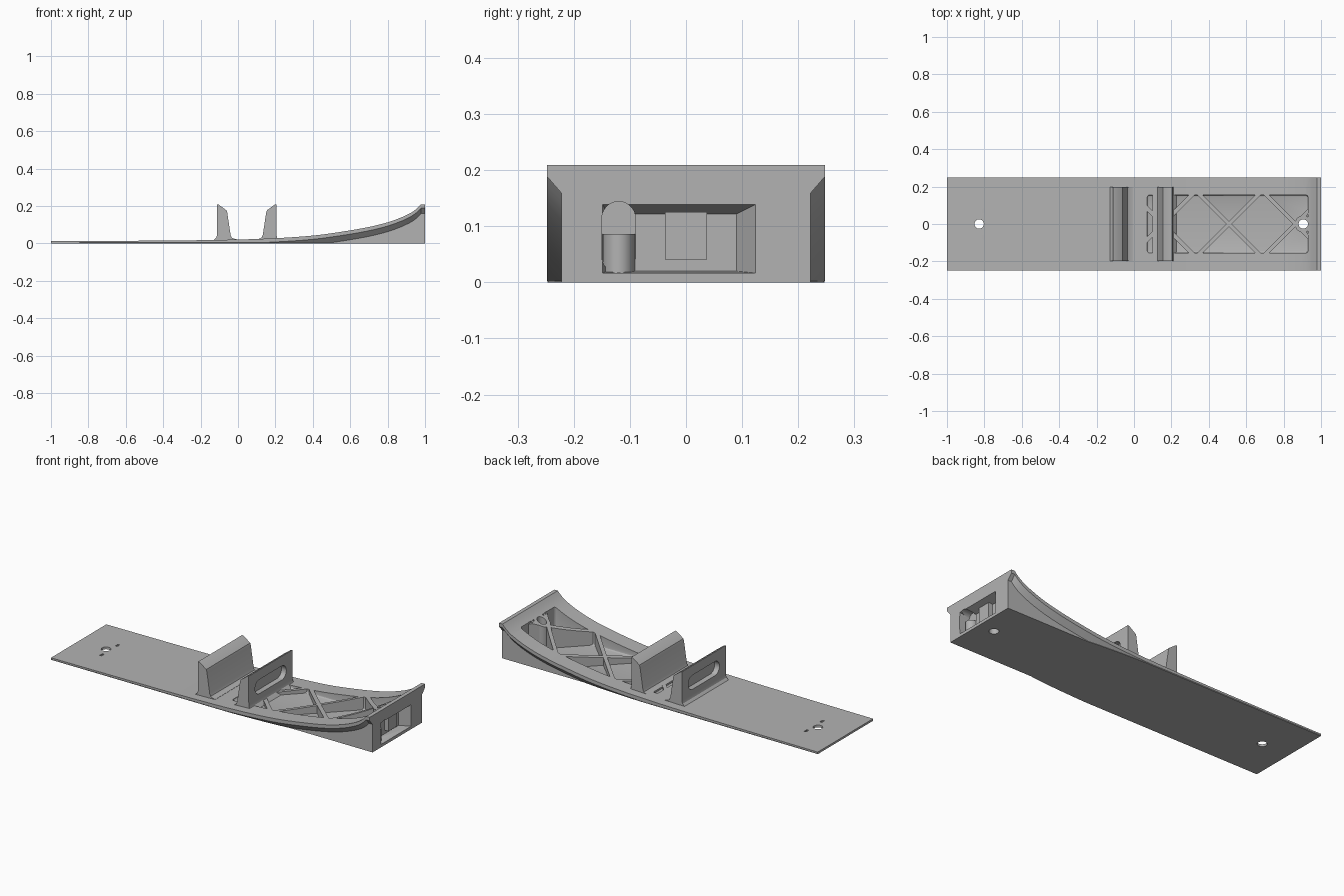
import bpy, bmesh, math
from mathutils import Matrix, Vector

cube = bpy.data.objects.get("Cube")
if cube:
    bpy.data.objects.remove(cube)

grey = bpy.data.materials.new("plain grey")
grey.use_nodes = True
GREY = (0.45, 0.45, 0.45, 1)
grey.diffuse_color = GREY
grey.node_tree.nodes["Principled BSDF"].inputs["Base Color"].default_value = GREY


def finish(name, bm):
    bmesh.ops.recalc_face_normals(bm, faces=bm.faces)
    mesh = bpy.data.meshes.new(name)
    bm.to_mesh(mesh)
    bm.free()
    mesh.materials.append(grey)
    ob = bpy.data.objects.new(name, mesh)
    bpy.context.collection.objects.link(ob)
    return ob


def loft(name, rings):
    """Closed skin through rings of matching points."""
    bm = bmesh.new()
    rows = [[bm.verts.new(p) for p in ring] for ring in rings]
    n = len(rows[0])
    for a, b in zip(rows, rows[1:]):
        for i in range(n):
            j = (i + 1) % n
            bm.faces.new((a[i], a[j], b[j], b[i]))
    bm.faces.new(rows[0])
    bm.faces.new(rows[-1])
    return finish(name, bm)


def box(name, x0, x1, y0, y1, z0, z1):
    return loft(name, [[(x, y0, z0), (x, y1, z0), (x, y1, z1), (x, y0, z1)] for x in (x0, x1)])


def cylinder(name, x, y, r, z0, z1):
    ring = [(x + r * math.cos(k * math.tau / 32), y + r * math.sin(k * math.tau / 32)) for k in range(32)]
    return loft(name, [[(px, py, z) for px, py in ring] for z in (z0, z1)])


def capsule(name, x0, x1, yc, zc, half_y, half_z):
    """Round-ended slot running along x; the longer half sets its direction."""
    r = min(half_y, half_z)
    pts = []
    for k in range(32):
        a = (k + 0.5) * math.tau / 32
        c, s = math.cos(a), math.sin(a)
        pts.append((yc + r * c + math.copysign(half_y - r, c), zc + r * s + math.copysign(half_z - r, s)))
    return loft(name, [[(x, y, z) for y, z in pts] for x in (x0, x1)])


def apply_modifier(ob, mod):
    bpy.context.view_layer.objects.active = ob
    bpy.ops.object.modifier_apply(modifier=mod.name)


def boolean(ob, cutter, operation="DIFFERENCE"):
    mod = ob.modifiers.new("bool", "BOOLEAN")
    mod.operation, mod.solver, mod.object = operation, "EXACT", cutter
    apply_modifier(ob, mod)
    bpy.data.objects.remove(cutter)


# Deck: curved top line with an overhanging lip that is coved into a narrower body
TOP = [(-1, .012), (-.6, .014), (-.3, .016), (0, .021), (.2, .028), (.4, .042), (.55, .062),
       (.7, .088), (.8, .113), (.88, .142), (.93, .167), (.96, .19), (.978, .209), (1, .209)]


def top_height(x):
    """Smooth cubic through the top line."""
    for i in range(len(TOP) - 1):
        (xa, za), (xb, zb) = TOP[i], TOP[i + 1]
        if x <= xb:
            if i == len(TOP) - 2:
                return za
            slope = lambda k: ((TOP[min(k + 1, 12)][1] - TOP[max(k - 1, 0)][1])
                               / (TOP[min(k + 1, 12)][0] - TOP[max(k - 1, 0)][0]))
            d, t = xb - xa, (x - xa) / (xb - xa)
            return ((1 + 2 * t) * (1 - t) ** 2 * za + t * (1 - t) ** 2 * d * slope(i)
                    + t * t * (3 - 2 * t) * zb + t * t * (t - 1) * d * slope(i + 1))
    return TOP[-1][1]


WIDE, NARROW = .248, .222


def section(x):
    t = top_height(x)
    lip = max(t - .02, min(.004, t * .3))
    cove = max(t - .05, .002)
    inner = WIDE - (WIDE - NARROW) * min(1, max(0, (lip - cove) / .03))
    half = [(WIDE, t), (WIDE, lip), (inner, cove), (inner, 0)]
    return [(x, y, z) for y, z in half] + [(x, -y, z) for y, z in reversed(half)]


stations = [-1, -.6, -.3, -.1] + [k * .04 for k in range(24)] + [.94, .955, .967, .978, 1]
deck = loft("deck", [section(x) for x in stations])

# Lattice pockets: rounded trough with crossing ribs kept standing
pockets = box("pocket_cutter", .07, .93, -.155, .155, .012, .4)
bev = pockets.modifiers.new("round", "BEVEL")
bev.width, bev.segments = .012, 3
apply_modifier(pockets, bev)
for centre in (.153, .508, .863):
    for side in (1, -1):
        rib = box("rib", -.4, .4, -.011, .011, -.1, .5)
        rib.data.transform(Matrix.Translation((centre, 0, 0)) @ Matrix.Rotation(side * math.pi / 4, 4, "Z"))
        boolean(pockets, rib)
boolean(pockets, cylinder("boss", .905, 0, .045, -.1, .5))
boolean(deck, pockets)

# Pin holes through both ends, with small locating notches
for x, notch in ((-.828, -.805), (.905, .925)):
    boolean(deck, cylinder("pin_hole", x, 0, .025, -.1, .4))
    for side in (1, -1):
        y = side * .07
        boolean(deck, box("notch", notch - .006, notch + .006, y - .012, y + .012, top_height(notch) - .006, .4))

# Recess in the tall end, with tapered walls
outer = [(-.15, .016), (.13, .016), (.13, .142), (-.15, .142)]
inner = [(-.14, .02), (.09, .02), (.09, .122), (-.14, .122)]
boolean(deck, loft("recess", [[(1.01, y, z) for y, z in outer], [(.945, y, z) for y, z in inner]]))
boolean(deck, capsule("end_slot", .94, 1.01, -.12, .08, .03, .064))

# Details standing in the end recess
box("recess_block", .935, .97, -.037, .037, .041, .125)
curve = [(.94, -.149)] + [(.945 + .035 * math.sin(k * math.pi / 10), -.12 - .029 * math.cos(k * math.pi / 10))
                          for k in range(11)] + [(.94, -.091)]
loft("recess_pillar", [[(x, y, .017) for x, y in curve], [(x, y, .086) for x, y in curve]])

# Two mirrored upright walls with flared feet and a blind grip slot on the outer face
MID, OUTER = .0465, .158
PROFILE = [(.182, .012), (.172, .022), (.163, .03), (.159, .045), (OUTER, .209), (.149, .207),
           (.108, .177), (.104, .165), (.086, .045), (.08, .032), (.07, .026), (.052, .022), (.052, .012)]
for label, side in (("left", 1), ("right", -1)):
    wall = loft(label + "_wall", [[(MID + side * u, y, z) for u, z in PROFILE] for y in (-.197, .197)])
    x0, x1 = MID + side * (OUTER - .03), MID + side * (OUTER + .05)
    boolean(wall, capsule("grip_slot", x0, x1, 0, .115, .14, .04))

# Smooth the curved surfaces and keep the hard edges
bpy.ops.object.select_all(action="DESELECT")
for ob in bpy.context.collection.objects:
    if ob.type == "MESH":
        ob.select_set(True)
        bpy.context.view_layer.objects.active = ob
bpy.ops.object.shade_smooth_by_angle(angle=math.radians(25))
